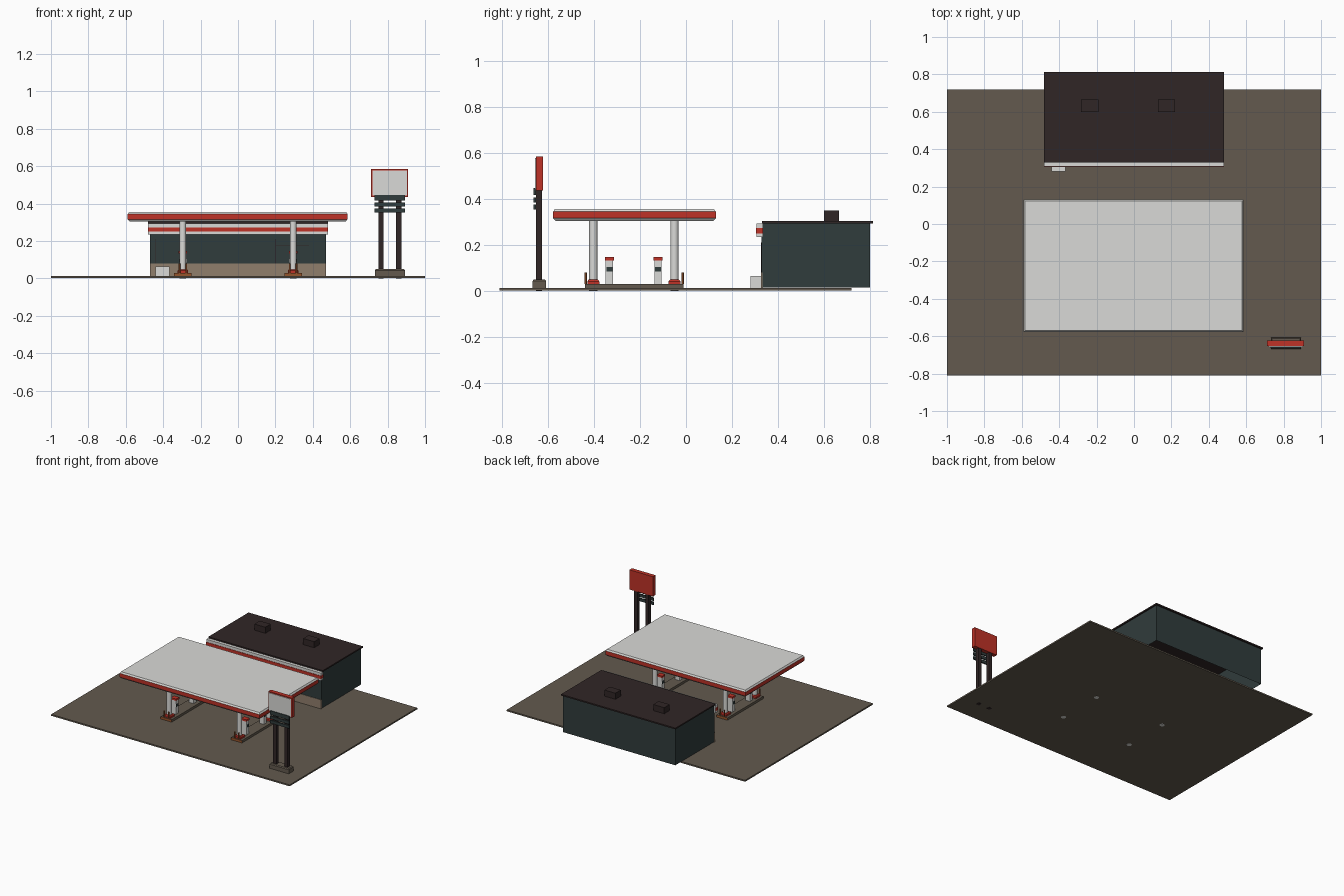
import bpy, bmesh
from mathutils import Vector

if "Cube" in bpy.data.objects:
    bpy.data.objects.remove(bpy.data.objects["Cube"])


def material(name, rgb):
    m = bpy.data.materials.new(name)
    m.use_nodes = True
    m.diffuse_color = (*rgb, 1)
    m.node_tree.nodes["Principled BSDF"].inputs["Base Color"].default_value = (*rgb, 1)
    return m


WHITE = material("off white", (.70, .70, .68))
RED = material("signal red", (.52, .032, .02))
PAVE = material("paving", (.125, .102, .077))
TEAL = material("dark teal", (.03, .045, .045))
ROOF = material("dark brown", (.03, .019, .019))
TAN = material("tan stone", (.28, .21, .15))
RUST = material("rust brown", (.30, .09, .025))


def finish(name, bm, mats):
    bmesh.ops.recalc_face_normals(bm, faces=bm.faces)
    mesh = bpy.data.meshes.new(name)
    bm.to_mesh(mesh)
    bm.free()
    for m in mats:
        mesh.materials.append(m)
    ob = bpy.data.objects.new(name, mesh)
    bpy.context.collection.objects.link(ob)
    return ob


def box(name, x, y, z, *mats, rule=None, open_bottom=False):
    """Box from (min, max) ranges; rule picks a material from a face normal."""
    bm = bmesh.new()
    bmesh.ops.create_cube(bm, size=1)
    for v in bm.verts:
        v.co = Vector([r[0] if c < 0 else r[1] for r, c in zip((x, y, z), v.co)])
    bm.normal_update()
    if rule:
        for f in bm.faces:
            f.material_index = rule(f.normal)
    if open_bottom:
        bmesh.ops.delete(bm, geom=[f for f in bm.faces if f.normal.z < -.5], context='FACES')
    return finish(name, bm, mats)


def around(c, half):
    return (c - half, c + half)


def stacked_slab(name, x, y, layers, *mats):
    """Rectangular rings given as (inset, height, material of the band above)."""
    bm = bmesh.new()
    rings = []
    for i, z, m in layers:
        a, b, c, d = x[0] + i, x[1] - i, y[0] + i, y[1] - i
        rings.append([bm.verts.new((p, q, z)) for p, q in ((a, c), (b, c), (b, d), (a, d))])
    for lo, hi, layer in zip(rings, rings[1:], layers):
        for k in range(4):
            n = (k + 1) % 4
            bm.faces.new((lo[k], lo[n], hi[n], hi[k])).material_index = layer[2]
    bm.faces.new(rings[0][::-1])
    bm.faces.new(rings[-1])
    return finish(name, bm, mats)


def cylinder(name, x, y, z, r, mat, sides=16):
    bm = bmesh.new()
    bmesh.ops.create_cone(bm, cap_ends=True, segments=sides, radius1=r, radius2=r, depth=z[1] - z[0])
    bmesh.ops.translate(bm, verts=bm.verts, vec=(x, y, sum(z) / 2))
    ob = finish(name, bm, [mat])
    for p in ob.data.polygons:
        p.use_smooth = abs(p.normal.z) < .5
    for e in ob.data.edges:
        a, b = (ob.data.vertices[i].co for i in e.vertices)
        e.use_edge_sharp = abs(a.z - b.z) < 1e-5
    return ob


# Ground
box("forecourt", (-1, 1), (-.81, .72), (.001, .012), PAVE)

# Shop: hollow shell with stone plinth, glass front, fascia and roof
box("shop_walls", (-.47, .47), (.333, .80), (.015, .296), TEAL, open_bottom=True)
box("shop_plinth", (-.47, .47), (.325, .334), (.012, .08), TAN)
box("shop_window", (-.47, .47), (.328, .334), (.08, .24), TEAL)
for k, x in enumerate((-.44, -.30, .20, .30)):
    box(f"window_mullion_{k}", around(x, .002), (.325, .33), (.08, .21), ROOF)
box("door_rail", (.20, .38), (.325, .33), (.175, .179), ROOF)
box("shop_fascia", (-.48, .48), (.307, .335), (.235, .294), WHITE)
box("fascia_stripe", (-.48, .48), (.304, .31), (.25, .273), RED)
for s in (-1, 1):
    box(f"fascia_end_stripe_{s}", around(s * .479, .003), (.304, .335), (.25, .273), RED)
box("shop_roof", (-.48, .48), (.33, .812), (.294, .304), ROOF)
for k, x in enumerate((-.237, .173)):
    box(f"roof_vent_{k}", around(x, .046), (.60, .665), (.30, .35), ROOF)
box("ice_chest", (-.44, -.365), (.28, .326), (.012, .064), WHITE)

# Canopy with a red band between pale chamfered edges
stacked_slab("canopy", (-.59, .586), (-.578, .13),
             [(.010, .305, 0), (.003, .313, 0), (0, .316, 1),
              (0, .345, 0), (.003, .348, 0), (.008, .356, 0)], WHITE, RED)

# Pump islands, one built for each side
for side, cx in (("right", -.295), ("left", .295)):
    box(f"{side}_island", around(cx, .046), (-.44, -.01), (.012, .03), PAVE, RUST,
        rule=lambda n: int(abs(n.y) > .5))
    for k, y in enumerate((-.403, -.05)):
        cylinder(f"{side}_column_{k}", cx, y, (0, .31), .018, WHITE)
        stacked_slab(f"{side}_column_collar_{k}", around(cx, .028), around(y, .026),
                     [(0, .03, 0), (0, .042, 0), (.006, .049, 0)], RED)
    for k, y in enumerate((-.436, -.014)):
        for s in (-1, 1):
            cylinder(f"{side}_bollard_{k}_{s}", cx + s * .018, y, (.03, .08), .005, RUST, 8)
    for k, y in enumerate((-.333, -.122)):
        box(f"{side}_pump_{k}", around(cx, .019), around(y, .016), (.03, .135), WHITE)
        box(f"{side}_pump_cap_{k}", around(cx, .022), around(y, .019), (.133, .147), RED)
        for s in (-1, 1):
            box(f"{side}_pump_screen_{k}_{s}", around(cx + s * .019, .002),
                around(y, .013), (.085, .105), TEAL)

# Roadside sign
stacked_slab("sign_base", (.732, .893), (-.667, -.608),
             [(0, .012, 0), (0, .043, 0), (.005, .05, 0)], PAVE)
for k, x in enumerate((.765, .86)):
    box(f"sign_leg_{k}", around(x, .014), (-.653, -.625), (0, .44), ROOF)
box("sign_board", (.712, .91), (-.653, -.622), (.436, .585), RED)
box("sign_panel", (.719, .903), (-.657, -.65), (.443, .577), WHITE)
for k, z in enumerate(((.353, .375), (.385, .407), (.417, .447))):
    box(f"price_slat_{k}", (.73, .893), (-.662, -.652), z, TEAL)
